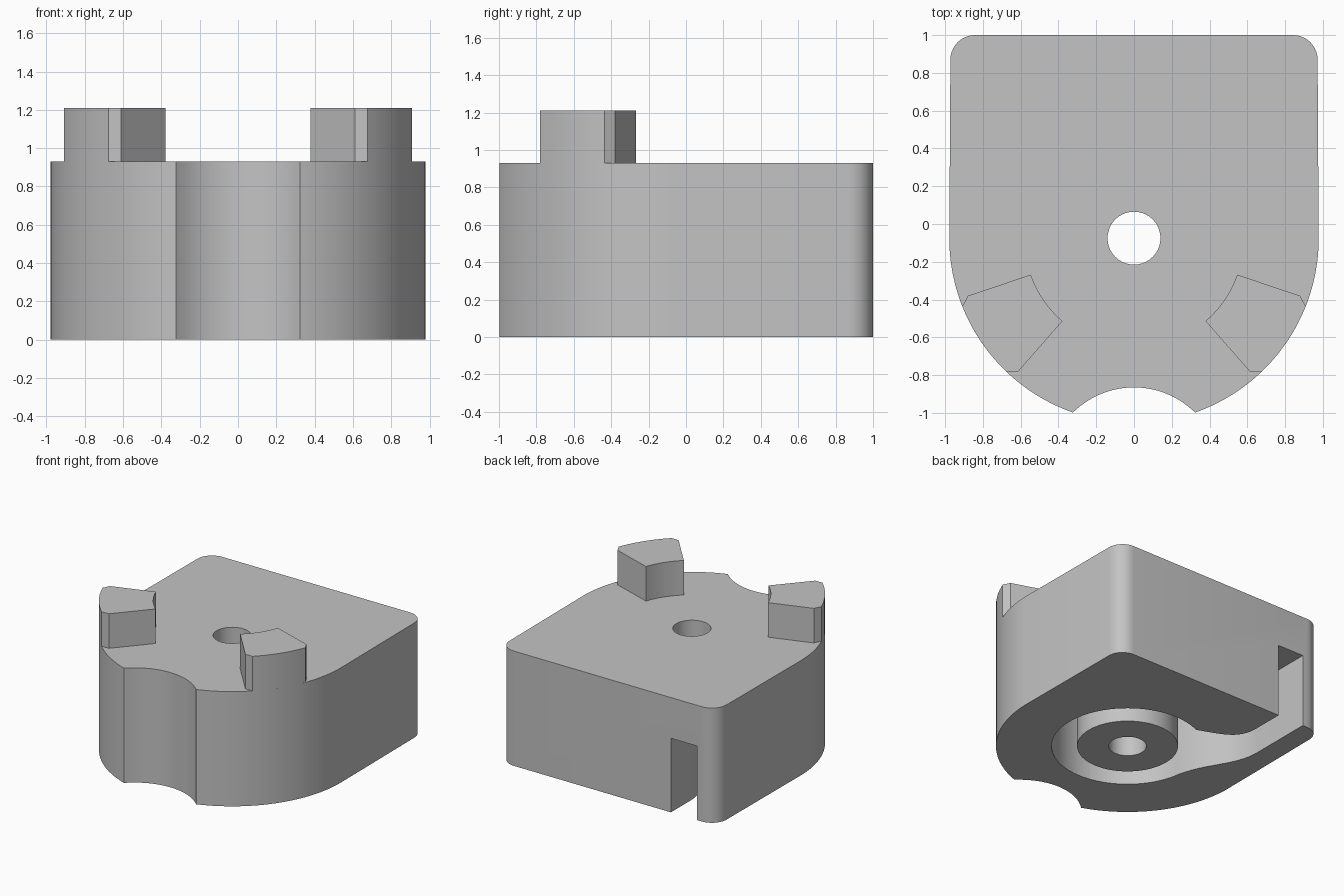
import bpy, bmesh
from math import sin, cos, radians, degrees, atan2
from mathutils import Vector
from mathutils.geometry import interpolate_bezier

if "Cube" in bpy.data.objects:
    bpy.data.objects.remove(bpy.data.objects["Cube"])

CY = -0.075          # shared centre of bore, ring pocket and round nose
NOSE_R = 0.978
TOP, LUG_TOP, POCKET = 0.93, 1.21, 0.60

grey = bpy.data.materials.new("plain grey")
grey.use_nodes = True
colour = (0.55, 0.55, 0.55, 1)
grey.diffuse_color = colour
grey.node_tree.nodes["Principled BSDF"].inputs["Base Color"].default_value = colour


def arc(cx, cy, r, a0, a1, n):
    """Points along an arc, angles in degrees."""
    angles = [radians(a0 + (a1 - a0) * i / n) for i in range(n + 1)]
    return [(cx + r * cos(a), cy + r * sin(a)) for a in angles]


def curve(p0, h0, h1, p1, n=16):
    pts = interpolate_bezier(*[Vector((*p, 0)) for p in (p0, h0, h1, p1)], n)
    return [(p.x, p.y) for p in pts]


def prism(name, outline, z0, z1):
    """Extrude a closed outline upward."""
    bm = bmesh.new()
    base = bm.faces.new([bm.verts.new((x, y, z0)) for x, y in outline])
    top = bmesh.ops.extrude_face_region(bm, geom=[base])["geom"]
    verts = [v for v in top if isinstance(v, bmesh.types.BMVert)]
    bmesh.ops.translate(bm, verts=verts, vec=(0, 0, z1 - z0))
    bmesh.ops.recalc_face_normals(bm, faces=bm.faces)
    mesh = bpy.data.meshes.new(name)
    bm.to_mesh(mesh)
    bm.free()
    mesh.materials.append(grey)
    obj = bpy.data.objects.new(name, mesh)
    bpy.context.collection.objects.link(obj)
    return obj


def disc(name, r, z0, z1):
    return prism(name, arc(0, CY, r, 0, 360, 72)[:-1], z0, z1)


def combine(obj, tool, operation):
    """Apply a boolean and discard the tool."""
    mod = obj.modifiers.new("cut", "BOOLEAN")
    mod.object, mod.operation, mod.solver = tool, operation, "EXACT"
    graph = bpy.context.evaluated_depsgraph_get()
    mesh = bpy.data.meshes.new_from_object(obj.evaluated_get(graph))
    obj.modifiers.clear()
    obj.data = mesh
    bpy.data.objects.remove(tool)


def smooth(obj):
    bpy.ops.object.select_all(action="DESELECT")
    obj.select_set(True)
    bpy.context.view_layer.objects.active = obj
    bpy.ops.object.shade_smooth_by_angle(angle=radians(25))


# Body outline: rounded back corners, round nose, scooped front
nose_end = degrees(atan2(-0.925, 0.325))
half = arc(0.842, 0.87, 0.13, 90, 0, 10)
half += arc(0, CY, NOSE_R, -1, nose_end, 36)
scoop_a = degrees(atan2(0.325, 0.325))
half += arc(0, -1.323, 0.458, scoop_a, 90, 12)[1:]
outline = half + [(-x, y) for x, y in reversed(half[:-1])]
body = prism("body", outline, 0, TOP)

# Ring pocket in the underside
combine(body, disc("pocket_cutter", 0.565, -0.1, POCKET), "DIFFERENCE")

# Channel from the pocket out through the back
channel = [(-0.565, 1.1)]
channel += curve((-0.565, 0.74), (-0.565, 0.54), (-0.42, 0.51), (-0.22, 0.435))
channel += [(-0.2, 0.35), (-0.42, 0.1), (-0.5, -0.13)]
channel += curve((-0.556, -0.16), (-0.63, 0.14), (-0.80, 0.22), (-0.80, 0.48))
channel += [(-0.80, 1.1)]
combine(body, prism("channel_cutter", channel, -0.1, POCKET), "DIFFERENCE")

# Central hub, then the bore through everything
combine(body, disc("hub", 0.375, 0, POCKET + 0.1), "UNION")
combine(body, disc("bore_cutter", 0.14, -0.1, TOP + 0.1), "DIFFERENCE")
smooth(body)

# Pair of raised lugs following the nose
lug = arc(0, CY, 0.58, -49.2, -19.5, 10)
lug += [(0.88, -0.38)] + arc(0, CY, NOSE_R, -21.7, -46.2, 10) + [(0.612, -0.78)]
for name, side in (("left_lug", 1), ("right_lug", -1)):
    smooth(prism(name, [(side * x, y) for x, y in lug], TOP, LUG_TOP))
